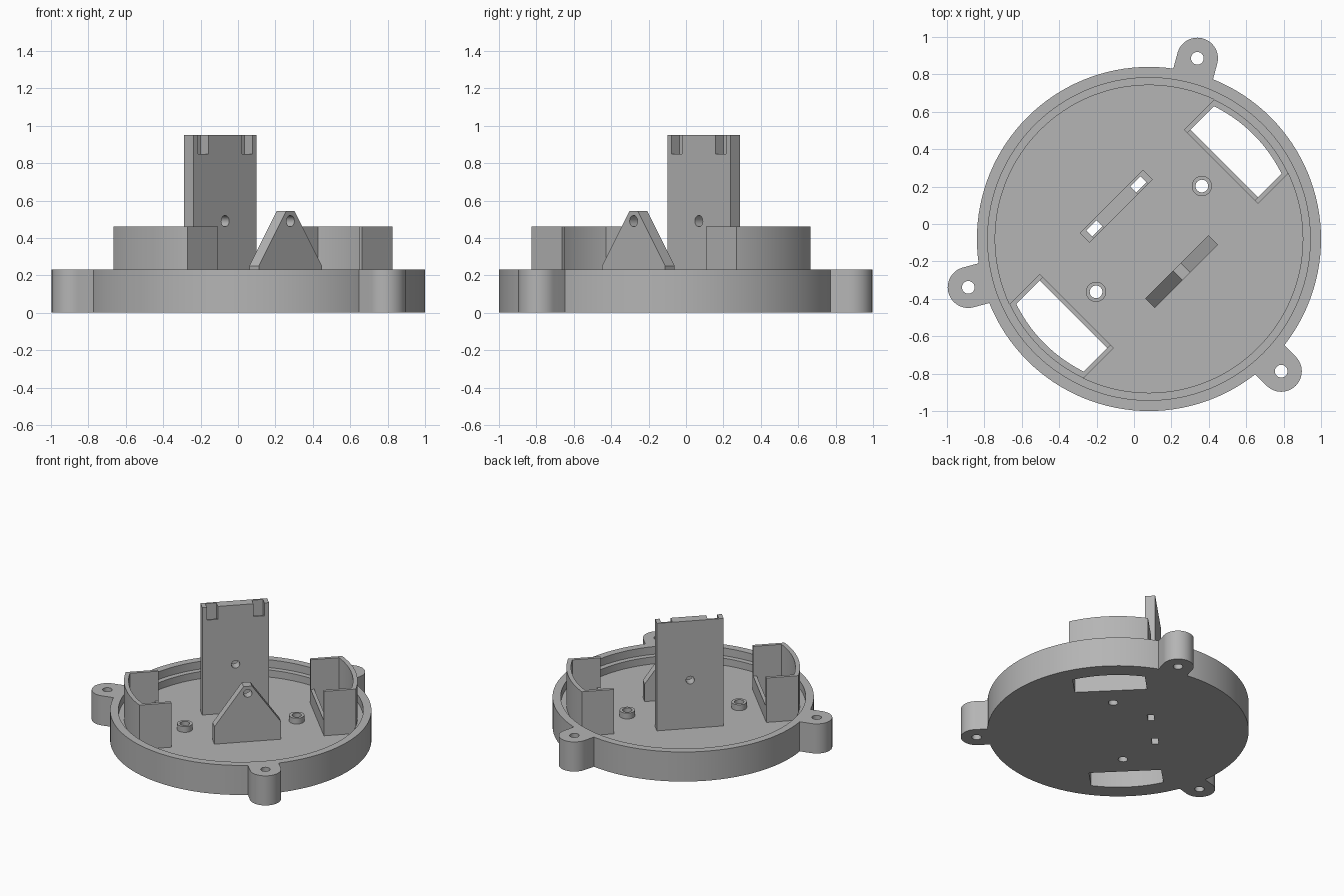
import bpy, bmesh, math
from mathutils import Matrix

if "Cube" in bpy.data.objects:
    bpy.data.objects.remove(bpy.data.objects["Cube"])

# Layout: everything is drawn in a frame centred on the dish and turned 45 degrees
FRAME = Matrix.Translation((0.08, -0.08, 0)) @ Matrix.Rotation(math.radians(45), 4, 'Z')
UPRIGHT = Matrix.Rotation(math.radians(90), 4, 'X')   # profile (x, z), extruded along -y
FLOOR, RIM, LEDGE = 0.115, 0.23, 0.17

grey = bpy.data.materials.new("plain_grey")
grey.diffuse_color = (0.46, 0.46, 0.46, 1)
grey.use_nodes = True
grey.node_tree.nodes["Principled BSDF"].inputs["Base Color"].default_value = grey.diffuse_color


def arc(r, a0, a1, n, cx=0, cy=0):
    """Points on a circle arc, angles in degrees, both ends included."""
    return [(cx + r * math.cos(math.radians(a0 + (a1 - a0) * i / n)),
             cy + r * math.sin(math.radians(a0 + (a1 - a0) * i / n))) for i in range(n + 1)]


def circle(r, n, cx=0, cy=0):
    return arc(r, 0, 360, n, cx, cy)[:-1]


def box(x0, x1, y0, y1):
    return [(x0, y0), (x1, y0), (x1, y1), (x0, y1)]


def prism(name, pts, z0, z1, local=Matrix.Identity(4)):
    """Extrude a flat outline from z0 to z1."""
    bm = bmesh.new()
    face = bm.faces.new([bm.verts.new((x, y, z0)) for x, y in pts])
    ext = bmesh.ops.extrude_face_region(bm, geom=[face])
    for v in ext["geom"]:
        if isinstance(v, bmesh.types.BMVert):
            v.co.z = z1
    bmesh.ops.recalc_face_normals(bm, faces=bm.faces)
    me = bpy.data.meshes.new(name)
    bm.to_mesh(me)
    bm.free()
    me.transform(FRAME @ local)
    me.materials.append(grey)
    ob = bpy.data.objects.new(name, me)
    bpy.context.collection.objects.link(ob)
    return ob


def combine(ob, other, op='DIFFERENCE'):
    """Apply a boolean and remove the helper."""
    mod = ob.modifiers.new("cut", 'BOOLEAN')
    mod.operation, mod.solver, mod.object = op, 'EXACT', other
    bpy.context.view_layer.objects.active = ob
    bpy.ops.object.modifier_apply(modifier=mod.name)
    bpy.data.objects.remove(other)


def turn(deg):
    return Matrix.Rotation(math.radians(deg), 4, 'Z')


# Round dish with three mounting lugs
dish = prism("dish", circle(0.92, 128), 0, RIM)
for a in (30, 150, 270):
    lug = [(0.88, -0.11)] + arc(0.11, -90, 90, 24, 1.0) + [(0.88, 0.11)]
    combine(dish, prism("lug", lug, 0, RIM, turn(a)), 'UNION')
# Hollow interior with a stepped lid ledge
combine(dish, prism("cut", circle(0.8625, 128), LEDGE, 0.5))
combine(dish, prism("cut", circle(0.8225, 128), FLOOR, 0.4))
for a in (30, 150, 270):
    combine(dish, prism("cut", circle(0.034, 24, 1.0), -0.1, 0.5, turn(a)))

# Side retainers: curved tall wall with two returns, low sill, and window in the floor
def limit(r, half):
    return math.degrees(math.asin(half / r))

ao, ai = limit(0.8225, 0.28), limit(0.79, 0.255)
for side, a in (("right", 0), ("left", 180)):
    window = [(0.57, -0.255)] + arc(0.79, -ai, ai, 24) + [(0.57, 0.255)]
    combine(dish, prism("cut", window, -0.1, 0.5, turn(a)))
    wall = ([(0.545, -0.28)] + arc(0.8225, -ao, ao, 24) + [(0.545, 0.28), (0.545, 0.255)]
            + arc(0.79, ai, -ai, 24) + [(0.545, -0.255)])
    prism(side + "_retainer", wall, FLOOR, 0.46, turn(a))
    prism(side + "_sill", box(0.545, 0.57, -0.255, 0.255), FLOOR, RIM, turn(a))
    # Screw boss with a through hole
    boss = prism(side + "_boss", circle(0.054, 32, 0.4), FLOOR, 0.16, turn(a))
    for part in (boss, dish):
        combine(part, prism("cut", circle(0.034, 24, 0.4), -0.1, 0.5, turn(a)))

# Tall upright plate with two vertical channels, opened at the front near the top
PY = 0.247
plate = prism("tall_plate", box(-0.2385, 0.2385, PY - 0.037, PY + 0.037), FLOOR, 0.95)
for s in (-1, 1):
    x0, x1 = sorted((s * 0.127, s * 0.206))
    for part in (plate, dish):
        combine(part, prism("cut", box(x0, x1, PY - 0.023, PY + 0.023), -0.1, 1.1))
    combine(plate, prism("cut", box(x0, x1, PY - 0.06, PY + 0.01), 0.85, 1.1))
combine(plate, prism("cut", circle(0.03, 24, 0, 0.49), -0.4, -0.1, UPRIGHT))

# Triangular support opposite the plate
outline = [(-0.2385, FLOOR), (0.2385, FLOOR), (0.2385, 0.25),
           (0.03, 0.545), (-0.03, 0.545), (-0.2385, 0.25)]
support = prism("triangular_support", outline, PY - 0.036, PY + 0.036, UPRIGHT)
combine(support, prism("cut", circle(0.03, 24, 0, 0.49), 0.1, 0.4, UPRIGHT))

# Smooth the curves, keep edges sharp
bpy.ops.object.select_all(action='SELECT')
bpy.ops.object.shade_smooth_by_angle(angle=math.radians(30))
